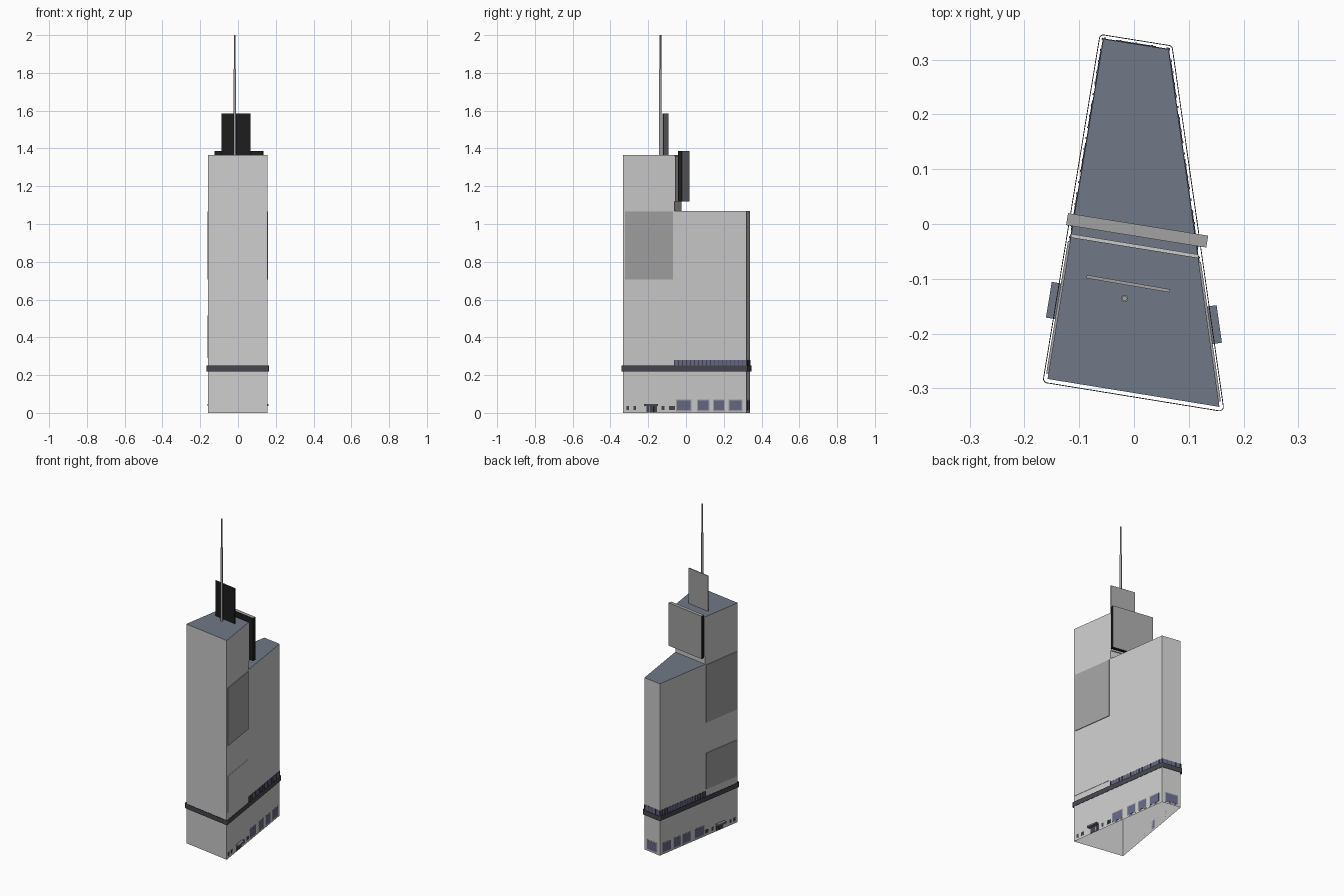
import bpy, bmesh, math
from mathutils import Vector

if "Cube" in bpy.data.objects:
    bpy.data.objects.remove(bpy.data.objects["Cube"])

# Footprint corners, counter-clockwise
FL, FR = Vector((-0.158, -0.283)), Vector((0.156, -0.334))
BR, BL = Vector((0.063, 0.319)), Vector((-0.056, 0.338))
SPLIT = 0.417                      # where the tall front part ends along the sides
MR, ML = FR.lerp(BR, SPLIT), FL.lerp(BL, SPLIT)
H_LOW, H_HIGH = 1.07, 1.365


def material(name, rgb):
    m = bpy.data.materials.new(name)
    m.diffuse_color = (*rgb, 1)
    m.use_nodes = True
    m.node_tree.nodes["Principled BSDF"].inputs["Base Color"].default_value = m.diffuse_color
    return m


SLATE = material("slate", (0.16, 0.19, 0.24))
GLASS = material("glass", (0.13, 0.14, 0.24))
DARK = material("dark_trim", (0.06, 0.06, 0.075))
BLACK = material("black", (0.012, 0.012, 0.012))
PANEL = material("panel_grey", (0.36, 0.36, 0.36))
GREY = material("plain_grey", (0.6, 0.6, 0.6))


def make(name, verts, faces, mats=(), indices=None):
    me = bpy.data.meshes.new(name)
    me.from_pydata(verts, [], faces)
    for m in mats:
        me.materials.append(m)
    if indices:
        for p, i in zip(me.polygons, indices):
            p.material_index = i
    ob = bpy.data.objects.new(name, me)
    bpy.context.collection.objects.link(ob)
    return ob


def plate(name, wall, t0, t1, z0, z1, d0, d1, mat=None, back=None):
    """Box lying along a wall line, from t0 to t1, standing d0..d1 outward."""
    a, b = wall
    n = Vector((b.y - a.y, a.x - b.x)).normalized()
    p, q = a.lerp(b, t0), a.lerp(b, t1)
    ring = [p + n * d1, q + n * d1, q + n * d0, p + n * d0]
    verts = [(v.x, v.y, z) for z in (z0, z1) for v in ring]
    faces = [(0, 1, 5, 4), (1, 2, 6, 5), (2, 3, 7, 6), (3, 0, 4, 7),
             (4, 5, 6, 7), (3, 2, 1, 0)]
    mats = [m for m in (mat, back) if m]
    return make(name, verts, faces, mats, [0, 0, 1, 0, 1, 0] if back else None)


RIGHT, BACK, LEFT = (FR, BR), (BR, BL), (BL, FL)


def both_sides(name, t0, t1, *args, **kw):
    plate("right_" + name, RIGHT, t0, t1, *args, **kw)
    plate("left_" + name, LEFT, 1 - t1, 1 - t0, *args, **kw)


def wall_quad(a, b, z0, z1):
    return [(a.x, a.y, z0), (b.x, b.y, z0), (b.x, b.y, z1), (a.x, a.y, z1)]


def quads(name, polys, mat=None):
    verts = [v for p in polys for v in p]
    faces = [tuple(range(4 * i, 4 * i + 4)) for i in range(len(polys))]
    return make(name, verts, faces, [mat] if mat else [])


# Walls, open underneath
quads("tower_walls", [wall_quad(FL, FR, 0, H_HIGH), wall_quad(FR, MR, 0, H_HIGH),
                      wall_quad(MR, ML, H_LOW, H_HIGH), wall_quad(ML, FL, 0, H_HIGH)])
quads("rear_walls", [wall_quad(MR, BR, 0, H_LOW), wall_quad(BR, BL, 0, H_LOW),
                     wall_quad(BL, ML, 0, H_LOW)])

# Roofs
quads("tower_roof", [[(v.x, v.y, H_HIGH) for v in (FL, FR, MR, ML)]], SLATE)
quads("rear_roof", [[(v.x, v.y, H_LOW) for v in (ML, MR, BR, BL)]], SLATE)

# Belt running around the building, rounded at the corners
belt = []
corners = [FL, FR, BR, BL]
for i, c in enumerate(corners):
    e0, e1 = c - corners[i - 1], corners[(i + 1) % 4] - c
    a0 = math.atan2(-e0.x, e0.y)
    a1 = math.atan2(-e1.x, e1.y)
    while a1 < a0:
        a1 += 2 * math.pi
    for k in range(5):
        a = a0 + (a1 - a0) * k / 4
        belt.append((c.x + 0.008 * math.cos(a), c.y + 0.008 * math.sin(a)))
n = len(belt)
belt_ob = make("belt", [(x, y, z) for z in (0.22, 0.25) for x, y in belt],
               [(i, (i + 1) % n, n + (i + 1) % n, n + i) for i in range(n)], [DARK])
belt_ob.modifiers.new("thickness", 'SOLIDIFY').thickness = 0.0015

# Clerestory strip with mullions above the belt
both_sides("clerestory", SPLIT, 1, 0.245, 0.28, 0, 0.001, GLASS)
plate("back_clerestory", BACK, 0, 1, 0.245, 0.28, 0, 0.001, GLASS)
for i in range(19):
    t = SPLIT + (1 - SPLIT) * i / 18
    both_sides("mullion", t - 0.003, t + 0.003, 0.245, 0.28, 0, 0.003, DARK)
for i in range(5):
    t = 0.02 + 0.96 * i / 4
    plate("back_mullion", BACK, t - 0.015, t + 0.015, 0.245, 0.28, 0, 0.003, DARK)

# Shop windows: dark frame with glass
for t0, t1 in ((0.43, 0.555), (0.6, 0.7), (0.73, 0.825), (0.855, 0.97)):
    both_sides("shop_frame", t0, t1, 0.008, 0.072, 0, 0.001, PANEL)
    both_sides("shop_glass", t0 + 0.007, t1 - 0.007, 0.014, 0.066, 0, 0.002, GLASS)
plate("back_shop_frame", BACK, 0.15, 0.85, 0.008, 0.072, 0, 0.001, PANEL)
plate("back_shop_glass", BACK, 0.19, 0.81, 0.014, 0.066, 0, 0.002, GLASS)

# Small windows
for t in (0.04, 0.095, 0.325, 0.385, 0.41):
    both_sides("small_window", t - 0.011, t + 0.011, 0.015, 0.037, 0, 0.0015, DARK)

# Side entrances with canopy
both_sides("canopy", 0.175, 0.28, 0.037, 0.047, 0, 0.021, SLATE)
for t in (0.19, 0.22, 0.25):
    both_sides("door", t, t + 0.026, 0.004, 0.037, 0, 0.002, DARK)

# Side billboards
both_sides("upper_panel", 0.015, 0.405, 0.705, 1.065, 0, 0.004, PANEL)
plate("right_lower_panel", RIGHT, 0.015, 0.405, 0.29, 0.515, 0, 0.002)
plate("left_lower_panel", LEFT, 0.595, 0.985, 0.29, 0.515, 0, 0.004, PANEL)

# Backing plate and big screen behind the tower
plate("screen_backing", (MR, ML), 0, 1, 1.12, 1.36, 0, 0.006)
screen = (Vector((-0.124, -0.002)), Vector((0.132, -0.043)))
plate("rear_screen", screen, 0, 1, 1.12, 1.387, -0.022, 0, BLACK, PANEL)

# Rooftop board
board = (Vector((-0.087, -0.099)), Vector((0.065, -0.125)))
plate("roof_board", board, 0, 1, 1.365, 1.585, -0.006, 0, BLACK, PANEL)

# Mast
for name, r, z0, z1 in (("mast_base", 0.0065, 1.365, 1.82), ("mast_tip", 0.005, 1.82, 2.0)):
    bpy.ops.mesh.primitive_cylinder_add(vertices=12, radius=r, depth=z1 - z0,
                                        location=(-0.017, -0.136, (z0 + z1) / 2))
    mast = bpy.context.object
    mast.name = name
    mast.data.materials.append(PANEL)
    bpy.ops.object.shade_smooth_by_angle()
